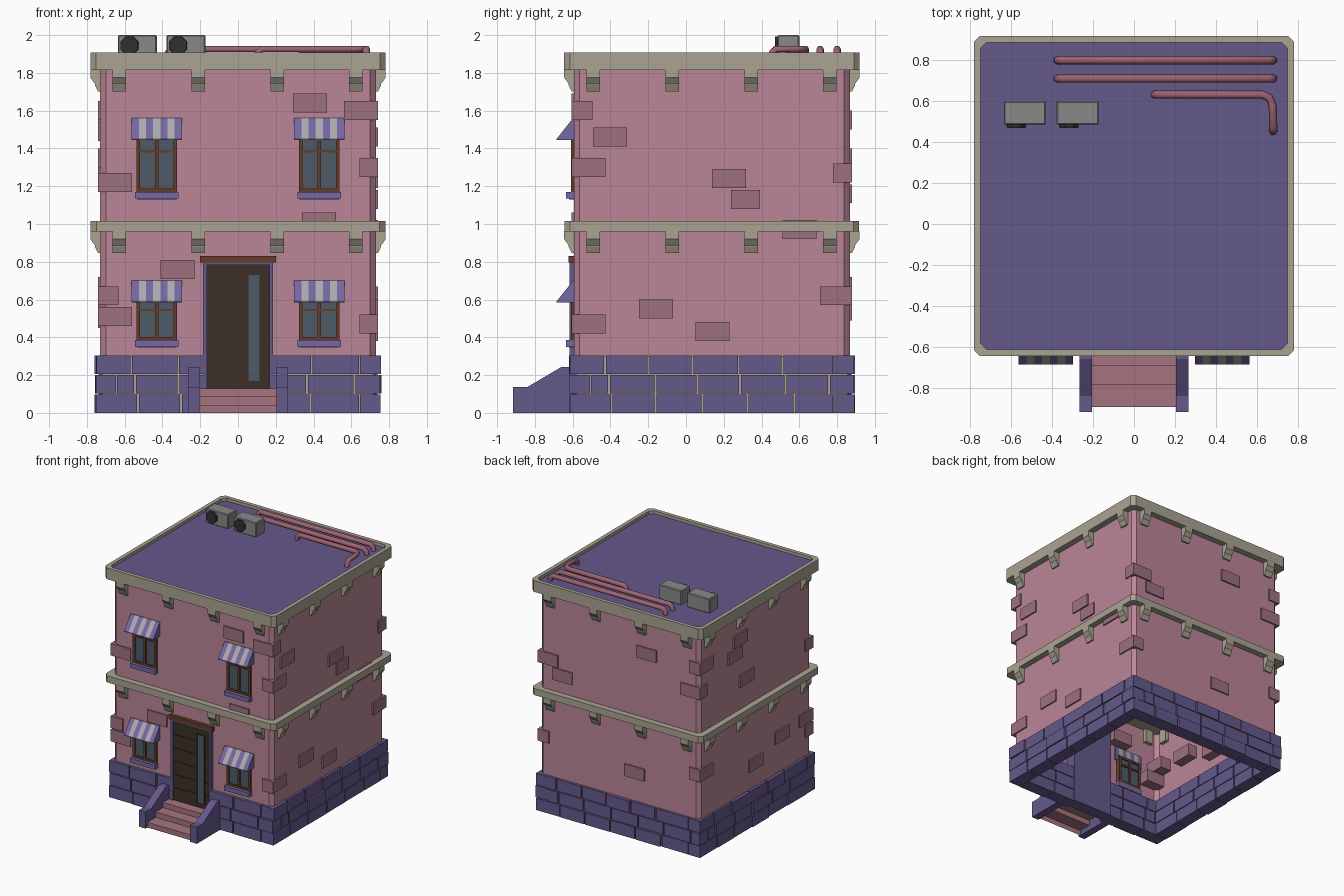
import bpy, bmesh, math, random
from mathutils import Matrix, Vector

if "Cube" in bpy.data.objects:
    bpy.data.objects.remove(bpy.data.objects["Cube"])

random.seed(4)
CY = 0.137                      # building centre in y
WALL = 0.73                     # half width of the walls


def mat(name, r, g, b):
    m = bpy.data.materials.new(name)
    m.diffuse_color = (r, g, b, 1)
    m.use_nodes = True
    m.node_tree.nodes["Principled BSDF"].inputs["Base Color"].default_value = m.diffuse_color
    return m


PINK = mat("pink_wall", .50, .24, .31)
BRICK = mat("dark_brick", .34, .165, .22)
PURPLE = mat("purple_stone", .13, .10, .26)
CLOTH = mat("purple_cloth", .18, .14, .36)
WHITE = mat("pale_cloth", .42, .40, .42)
TRIM = mat("trim", .40, .37, .29)
BROWN = mat("brown_wood", .13, .045, .022)
DOOR = mat("door_wood", .045, .028, .02)
GLASS = mat("glass", .075, .105, .14)
STEP = mat("step", .38, .175, .21)
PIPE = mat("pipe", .33, .125, .165)
GREY = mat("metal", .25, .25, .25)
DARK = mat("fan", .03, .03, .03)


def finish(name, bm, *mats):
    bmesh.ops.recalc_face_normals(bm, faces=bm.faces)
    me = bpy.data.meshes.new(name)
    bm.to_mesh(me)
    bm.free()
    for m in mats:
        me.materials.append(m)
    ob = bpy.data.objects.new(name, me)
    bpy.context.collection.objects.link(ob)
    return ob


def add_box(bm, x0, x1, y0, y1, z0, z1, M=Matrix()):
    T = Matrix.Translation(((x0+x1)/2, (y0+y1)/2, (z0+z1)/2))
    S = Matrix.Diagonal((x1-x0, y1-y0, z1-z0, 1))
    bmesh.ops.create_cube(bm, size=1, matrix=M @ T @ S)


def boxes(name, m, *items):
    bm = bmesh.new()
    for b in items:
        add_box(bm, *b)
    return finish(name, bm, m)


def add_prism(bm, pts, x0, x1, M=Matrix(), mi=0):
    """(y, z) profile extruded along x."""
    a = [bm.verts.new(M @ Vector((x0, y, z))) for y, z in pts]
    b = [bm.verts.new(M @ Vector((x1, y, z))) for y, z in pts]
    fs = [bm.faces.new(a), bm.faces.new(b)]
    for i in range(len(pts)):
        j = (i+1) % len(pts)
        fs.append(bm.faces.new((a[i], a[j], b[j], b[i])))
    for f in fs:
        f.material_index = mi


def octagon(bm, h, c, z):
    k = h - c
    pts = [(-k, -h), (k, -h), (h, -k), (h, k), (k, h), (-k, h), (-h, k), (-h, -k)]
    return [bm.verts.new((x, y+CY, z)) for x, y in pts]


def bridge(bm, loops):
    for a, b in zip(loops, loops[1:]):
        for i in range(8):
            bm.faces.new((a[i], a[i-1], b[i-1], b[i]))


def side(i):
    """Turns front-side parts to side i: front, right, back, left."""
    return Matrix.Translation((0, CY, 0)) @ Matrix.Rotation(i*math.pi/2, 4, 'Z')


# hollow walls with chamfered corners, open below
bm = bmesh.new()
bridge(bm, [octagon(bm, WALL, .03, z) for z in (0, 1.86)])
finish("walls", bm, PINK)

# mortar behind the foundation stones
bm = bmesh.new()
bridge(bm, [octagon(bm, h, .02, z) for h, z in ((.738, 0), (.738, .298), (.73, .298))])
finish("foundation_mortar", bm, TRIM)

# middle band slab
bm = bmesh.new()
lo, hi = octagon(bm, .78, .03, .96), octagon(bm, .78, .03, 1.015)
bridge(bm, [lo, hi])
bm.faces.new(lo)
bm.faces.new(hi)
finish("middle_band", bm, TRIM)

# cornice ring and roof deck
bm = bmesh.new()
bridge(bm, [octagon(bm, h, .03, z) for h, z in
            ((.72, 1.815), (.782, 1.815), (.782, 1.907), (.75, 1.907), (.75, 1.875))])
finish("roof_cornice", bm, TRIM)
bm = bmesh.new()
bm.faces.new(octagon(bm, .752, .03, 1.882))
finish("roof_deck", bm, PURPLE)

# brackets under both bands on all four sides
bm = bmesh.new()
for i in range(4):
    for top in (.962, 1.817):
        prof = [(-.70, top), (-.782, top), (-.782, top-.042), (-.758, top-.075),
                (-.758, top-.082), (-.742, top-.115), (-.70, top-.115)]
        for x in (-.628, -.21, .208, .624):
            add_prism(bm, prof, x-.036, x+.036, side(i))
finish("brackets", bm, TRIM)

# foundation stones, three staggered rows
bm = bmesh.new()
for i in range(4):
    for r in range(3):
        start, end = (-.755, .645) if r % 2 == 0 else (-.645, .755)
        cuts = [start]
        x = start + (.225, .10, .19)[r]
        while x < end - .07:
            cuts.append(x)
            x += .237 + random.uniform(-.015, .015)
        cuts.append(end)
        for a, b in zip(cuts, cuts[1:]):
            a, b = a + .005, b - .005
            spans = [(a, b)]
            if i == 0:              # leave the doorway free
                spans = [(a, min(b, -.185)), (max(a, .185), b)]
            out = .752 + random.uniform(-.004, .007)
            for s, e in spans:
                if e - s > .01:
                    add_box(bm, s, e, -out, -.645, r*.103, r*.103+.097, side(i))
finish("foundation_stones", bm, PURPLE)

# accent bricks on the faces: side, u centre, z bottom, width
bm = bmesh.new()
for i, u, z, w in [(0, .38, 1.59, .18), (0, .43, .96, .18), (0, -.32, .71, .18),
                   (1, -.54, 1.41, .18), (1, .09, 1.19, .18), (1, .178, 1.08, .155),
                   (1, .463, .92, .18), (1, -.297, .50, .18), (1, .003, .38, .18),
                   (2, .25, 1.50, .18), (2, -.52, 1.11, .18), (2, .14, .49, .18),
                   (3, -.2, 1.55, .18), (3, -.27, 1.44, .18), (3, -.12, 1.20, .18),
                   (3, 0, .45, .18), (3, .34, .55, .18)]:
    add_box(bm, u-w/2, u+w/2, -.742, -.65, z, z+.1, side(i))
# corner bricks: x sign, y sign, z bottom, x length, y length
for sx, sy, z, lx, ly in [(1, -1, 1.55, .18, .11), (1, -1, 1.25, .10, .18), (1, -1, .42, .10, .18),
                          (-1, -1, 1.17, .18, .10), (-1, -1, .46, .18, .10), (-1, -1, .57, .11, .18),
                          (1, 1, 1.22, .18, .10), (1, 1, .57, .10, .17), (-1, 1, 1.5, .10, .18),
                          (-1, 1, 1.3, .18, .10), (-1, 1, .62, .10, .18)]:
    xs = sorted((sx*.742, sx*(.742-lx)))
    ys = sorted((CY+sy*.742, CY+sy*(.742-ly)))
    add_box(bm, *xs, *ys, z, z+.1)
finish("accent_bricks", bm, BRICK)

# windows with sills and striped awnings
for cx in (-.43, .43):
    for tag, z0, z1, bar, aw in (("lower", .385, .62, .545, .585), ("upper", 1.17, 1.47, 1.385, 1.445)):
        n = f"{tag}_{'left' if cx < 0 else 'right'}_"
        l, r, f, b = cx-.108, cx+.108, -.608, -.56
        boxes(n+"window_frame", BROWN,
              (l, l+.02, f, b, z0, z1), (r-.02, r, f, b, z0, z1),
              (l, r, f, b, z1-.02, z1), (l, r, f, b, z0, z0+.018),
              (cx-.01, cx+.01, f, b, z0, z1), (l, r, f+.003, b, bar-.006, bar+.006))
        boxes(n+"window_glass", GLASS, (l+.01, r-.01, -.598, -.57, z0+.005, z1-.005))
        boxes(n+"window_sill", CLOTH, (cx-.114, cx+.114, -.635, -.56, z0-.036, z0),
              (cx-.104, cx+.104, -.62, -.56, z0-.04, z0-.034))
        bm = bmesh.new()
        w = .266/7
        for k in range(7):
            x = cx - .133 + k*w
            add_prism(bm, [(-.58, aw+.115), (-.598, aw+.115), (-.685, aw+.006),
                           (-.685, aw), (-.58, aw)], x, x+w, mi=k % 2)
        finish(n+"awning", bm, CLOTH, WHITE)

# door: frame, lintel, planks and glass strip
boxes("door_frame", PURPLE, (-.185, -.165, -.617, -.50, 0, .795), (.168, .185, -.617, -.50, 0, .795),
      (-.185, .185, -.617, -.50, .782, .795), (-.18, .18, -.598, -.50, 0, .79))
boxes("door_lintel", BROWN, (-.2, .2, -.622, -.58, .795, .83))
boxes("door_planks", DOOR, *[(-.166, .169, -.607, -.59, .13+k*.109, .13+k*.109+.106) for k in range(6)])
boxes("door_panel", DOOR, (-.166, .169, -.602, -.585, .1, .784),
      (.047, .055, -.613, -.59, .162, .738), (.115, .123, -.613, -.59, .162, .738),
      (.047, .123, -.613, -.59, .162, .17), (.047, .123, -.613, -.59, .73, .738))
boxes("door_glass", GLASS, (.055, .115, -.610, -.59, .17, .73))

# entrance steps, hollow underneath
bm = bmesh.new()
add_prism(bm, [(-.58, 0), (-.58, .13), (-.69, .13), (-.69, .087), (-.785, .087),
               (-.785, .043), (-.893, .043), (-.893, 0)], -.207, .207)
low = [f for f in bm.faces if all(v.co.z < .001 for v in f.verts)]
bmesh.ops.delete(bm, geom=low, context='FACES')
finish("entrance_steps", bm, STEP)

# sloping stair cheeks
bm = bmesh.new()
for x in (-.266, .204):
    add_prism(bm, [(-.56, 0), (-.56, .243), (-.66, .243), (-.84, .137), (-.917, .137), (-.917, 0)], x, x+.062)
finish("stair_cheeks", bm, PURPLE)

# rooftop cooling units with octagonal fans
for tag, x0 in (("left", -.635), ("right", -.378)):
    ob = boxes(tag+"_cooling_unit", GREY, (x0, x0+.205, .485, .60, 1.88, 2.0))
    bev = ob.modifiers.new("bevel", 'BEVEL')
    bev.width = .006
    bev.segments = 1
    bm = bmesh.new()
    M = (Matrix.Translation((x0+.06, .482, 1.945)) @ Matrix.Rotation(math.pi/2, 4, 'X')
         @ Matrix.Rotation(math.pi/8, 4, 'Z'))
    bmesh.ops.create_cone(bm, cap_ends=True, segments=8, radius1=.052, radius2=.05, depth=.024, matrix=M)
    finish(tag+"_fan", bm, DARK)


# roof pipes with bent ends
def pipe(name, pts):
    cu = bpy.data.curves.new(name, 'CURVE')
    cu.dimensions = '3D'
    cu.bevel_depth = .02
    cu.bevel_resolution = 1
    cu.use_fill_caps = True
    sp = cu.splines.new('POLY')
    sp.points.add(len(pts)-1)
    for p, c in zip(sp.points, pts):
        p.co = (*c, 1)
    cu.materials.append(PIPE)
    ob = bpy.data.objects.new(name, cu)
    bpy.context.collection.objects.link(ob)
    bpy.ops.object.select_all(action='DESELECT')
    ob.select_set(True)
    bpy.context.view_layer.objects.active = ob
    bpy.ops.object.convert(target='MESH')


Z, D = 1.926, 1.87
for name, y in (("back_pipe", .80), ("middle_pipe", .71)):
    pipe(name, [(-.375, y, D), (-.372, y, Z-.02), (-.35, y, Z), (.655, y, Z), (.678, y, Z-.02), (.682, y, D)])
pipe("bent_pipe", [(.10, .632, D), (.103, .632, Z-.02), (.125, .632, Z), (.625, .632, Z), (.66, .618, Z),
                   (.677, .58, Z), (.68, .475, Z), (.68, .455, Z-.02), (.68, .452, D)])
